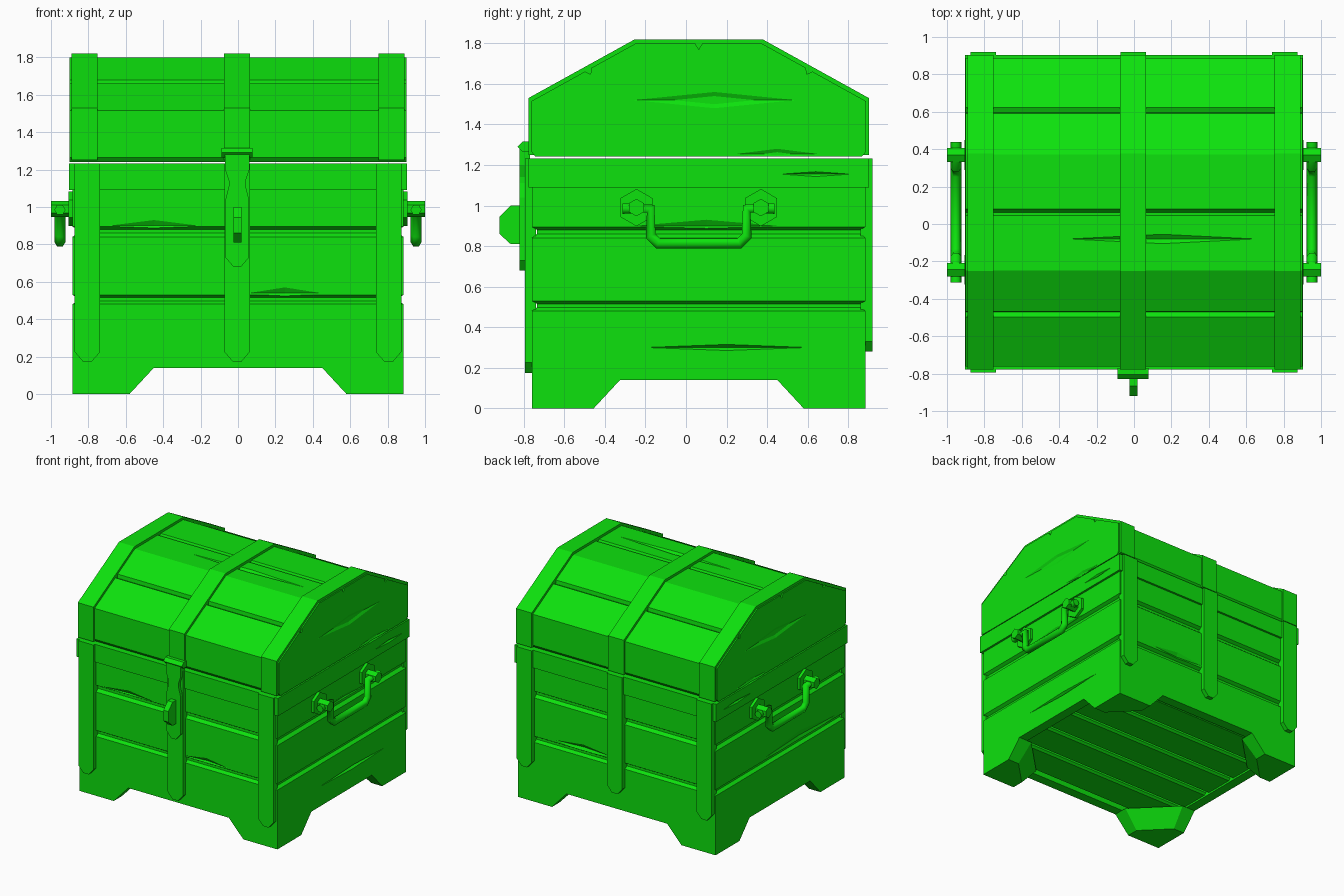
import bpy, bmesh, math
from mathutils import Matrix, Vector

cube = bpy.data.objects.get("Cube")
if cube:
    bpy.data.objects.remove(cube, do_unlink=True)

CY = 0.0625              # depth centre of the box
HX, HY = 0.885, 0.8225   # half width and half depth of the box

green = bpy.data.materials.new("green")
green.use_nodes = True
COLOUR = (0.004, 0.76, 0.004, 1)
green.diffuse_color = COLOUR
green.node_tree.nodes["Principled BSDF"].inputs["Base Color"].default_value = COLOUR


def finish(name, bm):
    bmesh.ops.recalc_face_normals(bm, faces=bm.faces[:])
    mesh = bpy.data.meshes.new(name)
    bm.to_mesh(mesh)
    bm.free()
    mesh.materials.append(green)
    obj = bpy.data.objects.new(name, mesh)
    bpy.context.scene.collection.objects.link(obj)
    return obj


def loft(name, rings):
    """Skin a list of rings of 3D points and cap both ends."""
    bm = bmesh.new()
    loops = [[bm.verts.new(p) for p in ring] for ring in rings]
    for a, b in zip(loops, loops[1:]):
        for i in range(len(a)):
            j = (i + 1) % len(a)
            bm.faces.new((a[i], a[j], b[j], b[i]))
    bm.faces.new(loops[0])
    bm.faces.new(loops[-1])
    return finish(name, bm)


def prism(name, pts, axis, lo, hi):
    """Extrude a (y, z) outline along x, or an (x, z) outline along y."""
    place = (lambda p, t: (t, p[0], p[1])) if axis == "x" else (lambda p, t: (p[0], t, p[1]))
    return loft(name, [[place(p, t) for p in pts] for t in (lo, hi)])


def rect(z, inset):
    x, y = HX - inset, HY - inset
    return [(-x, CY - y, z), (x, CY - y, z), (x, CY + y, z), (-x, CY + y, z)]


def symmetric(half):
    """Full cross-section from its right half, listed from top to bottom."""
    left = [(CY - y, z) for y, z in reversed(half) if y > 0]
    return left + [(CY + y, z) for y, z in half]


def hexagon(cy, cz, r):
    return [(cy + r * math.sin(i * math.pi / 3), cz + r * math.cos(i * math.pi / 3))
            for i in range(6)]


def carve(target, gouges):
    """Cut long thin cracks, each given by centre and half sizes."""
    bm = bmesh.new()
    for centre, size in gouges:
        bmesh.ops.create_uvsphere(bm, u_segments=4, v_segments=2, radius=1,
                                  matrix=Matrix.Translation(Vector(centre)) @ Matrix.Diagonal((*size, 1)))
    cutter = finish("crack_cutter", bm)
    cutter.hide_render = True
    mod = target.modifiers.new("cracks", "BOOLEAN")
    mod.operation = "DIFFERENCE"
    mod.solver = "EXACT"
    mod.object = cutter
    bpy.context.view_layer.objects.active = target
    bpy.ops.object.modifier_apply(modifier=mod.name)
    bpy.data.objects.remove(cutter, do_unlink=True)


# Plank box with grooves and a recessed underside
box = loft("box_planks", [rect(z, i) for z, i in (
    (0.2, 0.08), (0.14, 0.08), (0.14, 0), (0.48, 0), (0.497, 0.025), (0.515, 0.025), (0.53, 0),
    (0.84, 0), (0.86, 0.025), (0.88, 0.025), (0.895, 0), (1.12, 0))])
carve(box, [((-0.45, CY - HY, 0.9), (0.24, 0.02, 0.03)),
            ((0.25, CY - HY, 0.54), (0.19, 0.02, 0.03)),
            ((0.3, CY + HY, 0.55), (0.25, 0.02, 0.03)),
            ((-HX, -0.2, 0.55), (0.02, 0.45, 0.05)),
            ((HX, 0.1, 0.9), (0.02, 0.35, 0.03)),
            ((HX, 0.2, 0.3), (0.02, 0.4, 0.015))])

# Rim around the top of the box
rim = loft("rim", [rect(z, -0.0175) for z in (1.09, 1.233)])
carve(rim, [((s * 0.9025, 0.64, 1.155), (0.012, 0.17, 0.012)) for s in (-1, 1)])

# Floor planks seen from below
for i in range(5):
    y = CY + (i - 2) * 0.294
    prism("floor_plank", [(y - 0.137, 0.21), (y - 0.137, 0.17), (y - 0.12, 0.155),
                          (y + 0.12, 0.155), (y + 0.137, 0.17), (y + 0.137, 0.21)], "x", -0.81, 0.81)

# Flared corner feet
for sx in (-1, 1):
    for sy in (-1, 1):
        rings = []
        for z, a, t in ((0, 0.305, 0.1), (0.14, 0.435, 0.12)):
            corner = [(0, 0), (a, 0), (a, t), (t, a), (0, a)]
            rings.append([(sx * (HX - u), CY + sy * (HY - v), z) for u, v in corner])
        loft("foot", rings)

# Lid of bent planks with grooves between them
lid = prism("lid_planks", symmetric([
    (0, 1.77), (0.018, 1.80), (0.31, 1.80), (0.529, 1.679), (0.533, 1.648), (0.561, 1.661),
    (0.825, 1.515), (0.825, 1.265), (0.805, 1.241)]), "x", -0.9, 0.9)
carve(lid, [((s * 0.9, 0.14, 1.52), (0.02, 0.4, 0.04)) for s in (-1, 1)]
      + [((s * 0.9, 0.45, 1.255), (0.015, 0.2, 0.025)) for s in (-1, 1)]
      + [((0.15, -0.08, 1.8), (0.5, 0.025, 0.02))])

# Metal straps over the lid and down the front and back
for x in (-0.82, -0.005, 0.82):
    w = 0.068
    prism("lid_strap", symmetric([(0.315, 1.82), (0.84, 1.53), (0.84, 1.25)]),
          "x", x - w - 0.002, x + w + 0.002)
    xb = x * 0.982
    for name, bottom, lo, hi in (("front_strap", 0.175, -0.795, -0.74),
                                 ("back_strap", 0.28, 0.86, 0.92)):
        prism(name, [(xb - w, 1.233), (xb - w, bottom + 0.05), (xb - 0.025, bottom),
                     (xb + 0.025, bottom), (xb + w, bottom + 0.05), (xb + w, 1.233)], "y", lo, hi)

# Hasp with waisted plate, hinge bar and lock loop
half = [(0.065, 1.29), (0.065, 1.2), (0.045, 1.14), (0.045, 1.11), (0.063, 1.04),
        (0.063, 0.73), (0.02, 0.68)]
prism("hasp_plate", [(x - 0.004, z) for x, z in half]
      + [(-x - 0.004, z) for x, z in reversed(half)], "y", -0.82, -0.77)
prism("hasp_bar", [(-0.83, 1.29), (-0.805, 1.265), (-0.77, 1.265), (-0.77, 1.315), (-0.805, 1.315)],
      "x", -0.087, 0.077)
prism("lock_loop", [(-0.81, 1.0), (-0.865, 1.0), (-0.92, 0.945), (-0.92, 0.86),
                    (-0.865, 0.81), (-0.81, 0.81)], "x", -0.024, 0.02)

# Side handles: hexagonal plates, bolts and a bent bar
for s in (-1, 1):
    for sy in (-1, 1):
        y = CY + sy * 0.307
        prism("handle_plate", hexagon(y, 0.99, 0.092), "x", s * 0.87, s * 0.907)
        prism("handle_bolt", hexagon(y, 0.99, 0.043), "x", s * 0.88, s * 1.0)
    curve = bpy.data.curves.new("handle_bar", "CURVE")
    curve.dimensions = "3D"
    curve.bevel_depth = 0.03
    curve.bevel_resolution = 1
    curve.use_fill_caps = True
    arm = [(0.375, 0.985), (0.237, 0.985), (0.237, 0.85), (0.2, 0.813)]
    path = [(-y, z) for y, z in arm] + arm[::-1]
    spline = curve.splines.new("POLY")
    spline.points.add(len(path) - 1)
    for point, (y, z) in zip(spline.points, path):
        point.co = (s * 0.952, CY + y, z, 1)
    curve.materials.append(green)
    bar = bpy.data.objects.new("handle_bar", curve)
    bpy.context.scene.collection.objects.link(bar)
